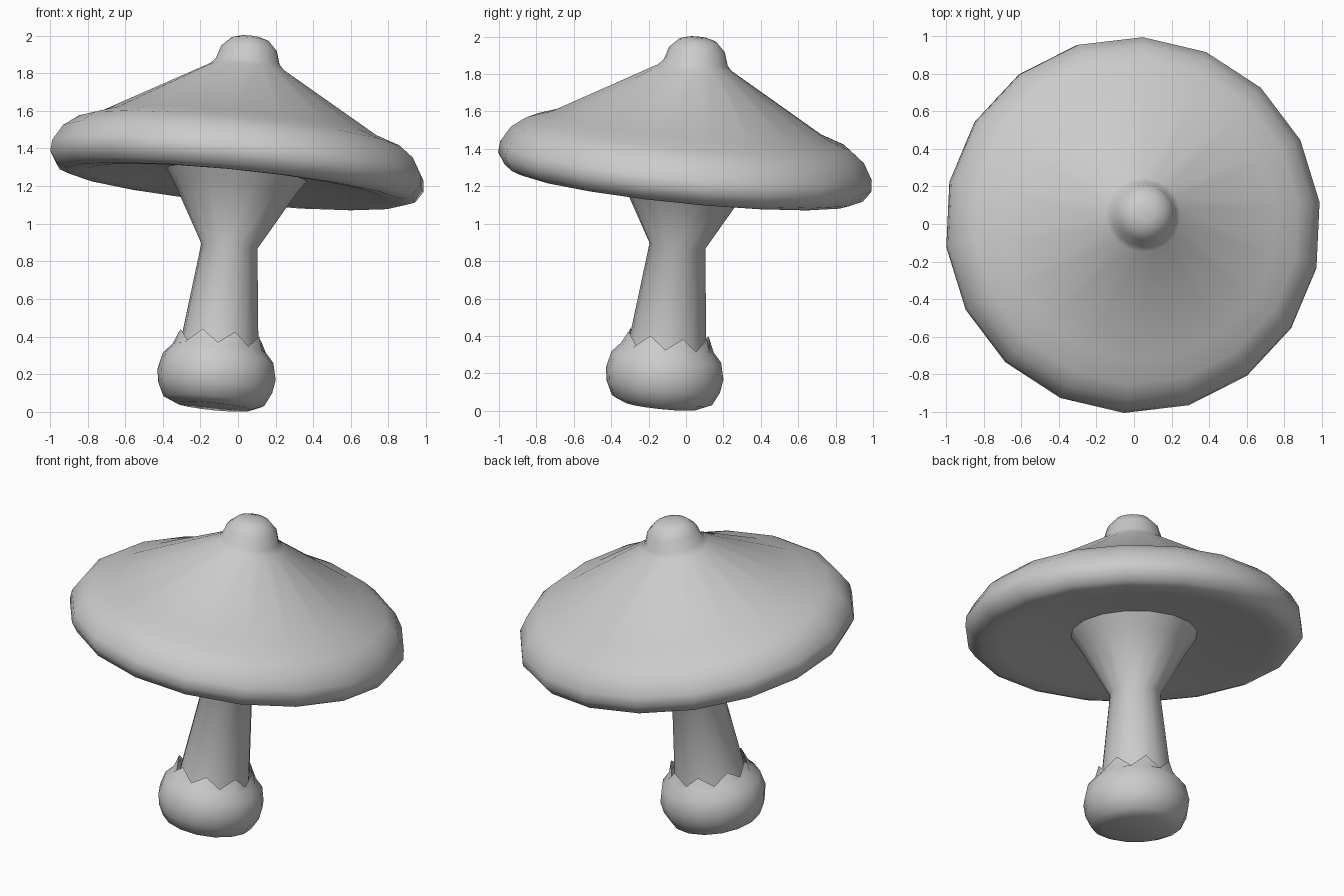
import bpy, bmesh
from math import sin, cos, radians, pi
from mathutils import Matrix, Vector

cube = bpy.data.objects.get("Cube")
if cube:
    bpy.data.objects.remove(cube)

grey = bpy.data.materials.new("plain grey")
grey.use_nodes = True
COLOUR = (0.6, 0.6, 0.6, 1)
grey.diffuse_color = COLOUR
grey.node_tree.nodes["Principled BSDF"].inputs["Base Color"].default_value = COLOUR

# The whole mushroom leans along one axis
AXIS = Vector((0.1, 0.1, 1)).normalized()
LEAN = (Matrix.Translation((-0.13, -0.13, 0.04))
        @ Vector((0, 0, 1)).rotation_difference(AXIS).to_matrix().to_4x4())


def lathe(name, profile, sides, phase, teeth=0.0):
    """Revolve (radius, height) points; teeth lifts every other point of the last ring."""
    bm = bmesh.new()
    rings = []
    for i, (r, h) in enumerate(profile):
        if r == 0:
            rings.append([bm.verts.new((0, 0, h))] * sides)
            continue
        ring = []
        for k in range(sides):
            a = radians(phase) + 2 * pi * k / sides
            up = teeth if i == len(profile) - 1 and k % 2 == 0 else 0
            ring.append(bm.verts.new((r * cos(a), r * sin(a), h + up)))
        rings.append(ring)
    for low, high in zip(rings, rings[1:]):
        for k in range(sides):
            n = (k + 1) % sides
            corners = dict.fromkeys((low[k], low[n], high[n], high[k]))
            bm.faces.new(list(corners))
    bm.transform(LEAN)
    mesh = bpy.data.meshes.new(name)
    bm.to_mesh(mesh)
    bm.free()
    mesh.materials.append(grey)
    obj = bpy.data.objects.new(name, mesh)
    bpy.context.collection.objects.link(obj)
    bpy.ops.object.select_all(action='DESELECT')
    obj.select_set(True)
    bpy.context.view_layer.objects.active = obj
    bpy.ops.object.shade_smooth_by_angle(angle=radians(70))
    return obj


# Cap: hollow underside, rounded rim, cone and knob
lathe("cap", [(0.36, 1.235), (0.55, 1.225), (0.8, 1.18), (0.91, 1.17),
              (0.965, 1.19), (1.005, 1.25), (1.0, 1.31), (0.95, 1.395),
              (0.87, 1.455), (0.74, 1.5), (0.2, 1.81), (0.172, 1.84),
              (0.15, 1.91), (0.1, 1.96), (0.05, 1.975), (0, 1.978)], 18, 7)

# Stem: tapers to a neck, then flares into the cap
lathe("stem", [(0.23, 0.08), (0.207, 0.33), (0.15, 0.85), (0.32, 1.15),
               (0.38, 1.24)], 16, 20)

# Bulb at the foot: open cup with a jagged edge
lathe("bulb", [(0, -0.015), (0.2, -0.012), (0.27, 0.018), (0.305, 0.09),
               (0.316, 0.16), (0.295, 0.25), (0.25, 0.3), (0.228, 0.31)],
      16, 20, teeth=0.065)
